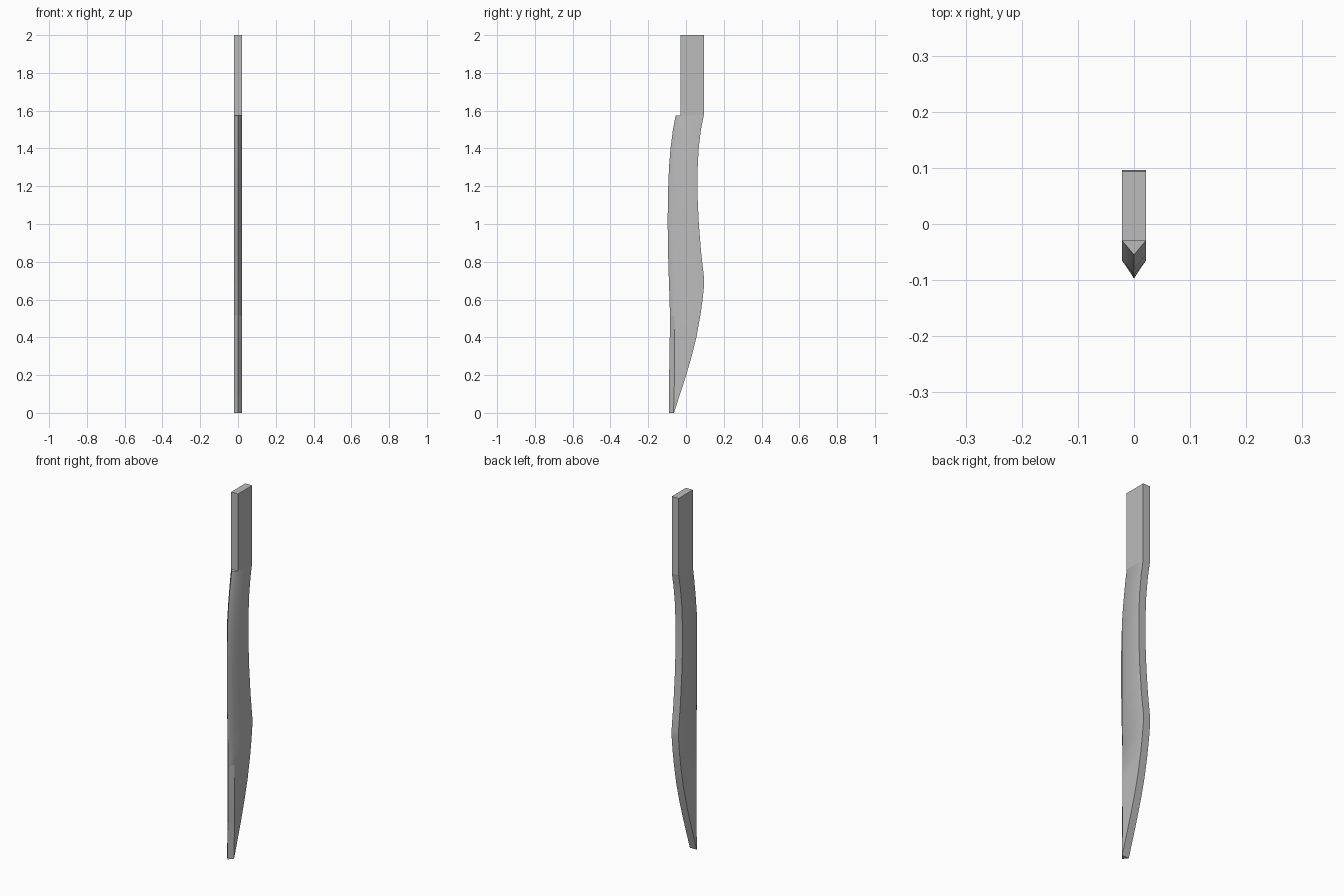
import bpy
import bmesh
import math

if "Cube" in bpy.data.objects:
    bpy.data.objects.remove(bpy.data.objects["Cube"])

HALF = 0.021        # half thickness of the bar
NOTCH_Z = 0.515     # top of the crisp ground tip
TOP_Z = 2.0

# stations: height, cutting edge y, bevel shoulder y, spine y
STATIONS = [
    (0.000, -0.091, -0.066, -0.066 + 0.002),
    (0.100, -0.090, -0.063, -0.031),
    (0.200, -0.089, -0.061, 0.001),
    (0.300, -0.088, -0.060, 0.030),
    (0.400, -0.086, -0.060, 0.055),
    (NOTCH_Z, -0.085, -0.061, 0.076),
    (0.600, -0.087, -0.062, 0.088),
    (0.680, -0.090, -0.063, 0.096),
    (0.710, -0.091, -0.063, 0.096),
    (0.850, -0.095, -0.064, 0.080),
    (1.000, -0.097, -0.065, 0.068),
    (1.150, -0.096, -0.065, 0.061),
    (1.300, -0.090, -0.065, 0.062),
    (1.400, -0.082, -0.055, 0.067),
    (1.500, -0.069, -0.042, 0.079),
    (1.575, -0.055, -0.030, 0.094),
]

steel = bpy.data.materials.new("grey steel")
steel.diffuse_color = (0.5, 0.5, 0.5, 1.0)
steel.use_nodes = True
steel.node_tree.nodes["Principled BSDF"].inputs["Base Color"].default_value = steel.diffuse_color

bm = bmesh.new()


def ring(z, edge, shoulder, spine):
    pts = [(0, edge), (HALF, shoulder), (HALF, spine),
           (-HALF, spine), (-HALF, shoulder)]
    return [bm.verts.new((x, y, z)) for x, y in pts]


def bridge(a, b):
    n = len(a)
    for i in range(n):
        j = (i + 1) % n
        bm.faces.new((a[i], a[j], b[j], b[i]))


# blade: five-sided sections joined from tip to tang
rings = [ring(*s) for s in STATIONS]
for low, high in zip(rings, rings[1:]):
    bridge(low, high)
bm.faces.new(rings[0][::-1])

# small ledge where the blade meets the tang
top = rings[-1]
bm.faces.new((top[0], top[1], top[4]))

# tang: plain rectangular bar
tang_base = top[1:]
tang_top = [bm.verts.new((v.co.x, v.co.y, TOP_Z)) for v in tang_base]
bridge(tang_base, tang_top)
bm.faces.new(tang_top)

bmesh.ops.recalc_face_normals(bm, faces=bm.faces)

# smooth blade sides with crisp corners and a crisp ground tip
for f in bm.faces:
    f.smooth = True
for e in bm.edges:
    a, b = (v.co for v in e.verts)
    mid = (a + b) / 2
    in_tip = max(a.z, b.z) <= NOTCH_Z + 0.001 and mid.y < -0.055
    notch = abs(a.z - NOTCH_Z) < 0.001 and abs(b.z - NOTCH_Z) < 0.001 and mid.y < -0.06
    tang_joint = a.z > 1.57 and b.z > 1.57
    e.smooth = not (e.calc_face_angle(0) > math.radians(46)
                    or in_tip or notch or tang_joint)

mesh = bpy.data.meshes.new("blade_with_tang")
bm.to_mesh(mesh)
bm.free()
mesh.materials.append(steel)
blade = bpy.data.objects.new("blade_with_tang", mesh)
bpy.context.collection.objects.link(blade)
